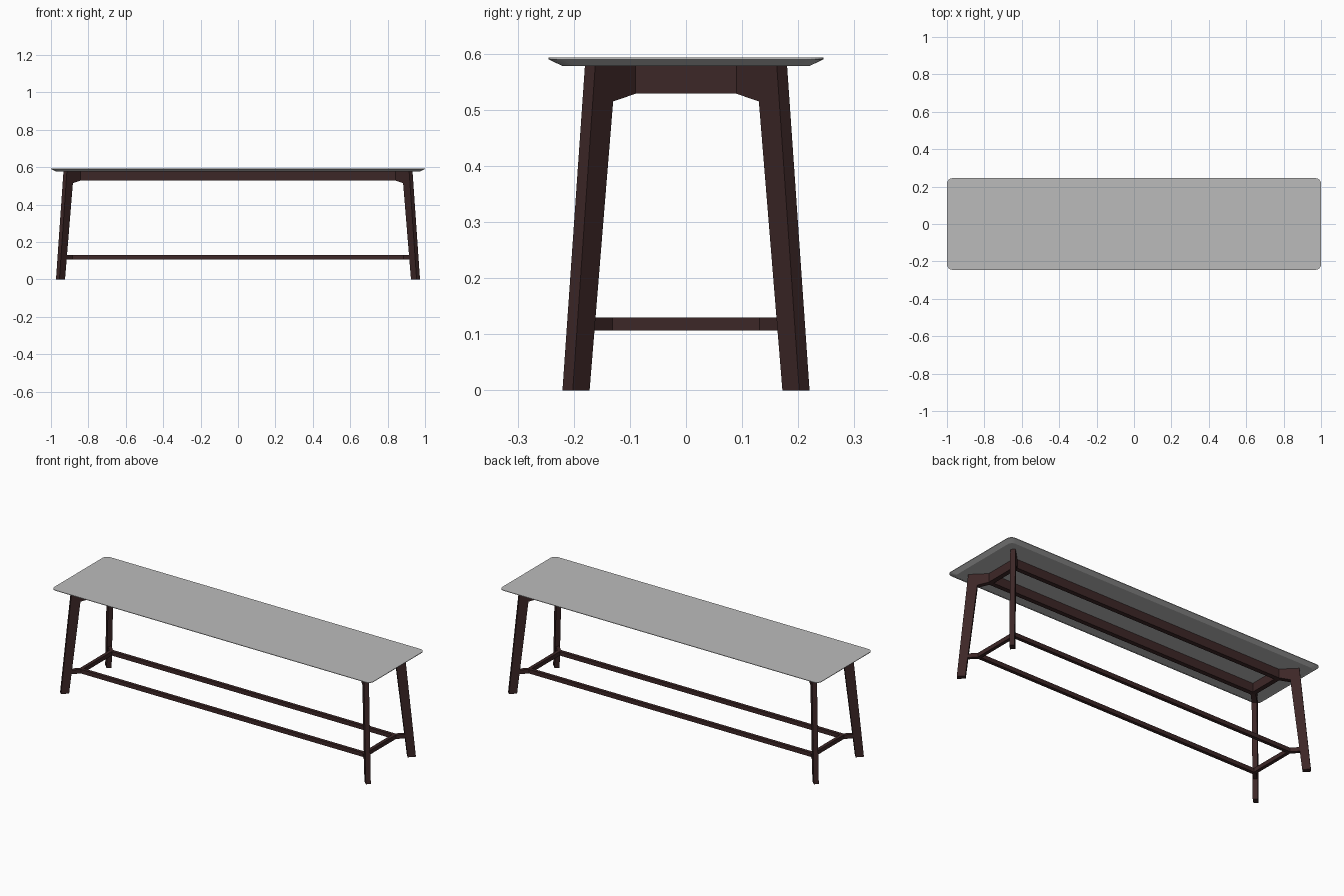
import bpy, bmesh, math
from mathutils import Vector

if "Cube" in bpy.data.objects:
    bpy.data.objects.remove(bpy.data.objects["Cube"])


def material(name, rgb):
    m = bpy.data.materials.new(name)
    m.diffuse_color = (*rgb, 1)
    m.use_nodes = True
    m.node_tree.nodes["Principled BSDF"].inputs["Base Color"].default_value = m.diffuse_color
    return m


WOOD = material("dark_brown_wood", (0.046, 0.020, 0.020))
GREY = material("grey_glass", (0.50, 0.50, 0.50))


def make(name, bm, mat):
    bmesh.ops.recalc_face_normals(bm, faces=bm.faces)
    me = bpy.data.meshes.new(name)
    bm.to_mesh(me)
    bm.free()
    me.materials.append(mat)
    ob = bpy.data.objects.new(name, me)
    bpy.context.collection.objects.link(ob)
    return ob


def loft(name, rings, mat):
    """Skin a stack of equal-length closed rings and cap both ends."""
    bm = bmesh.new()
    vs = [[bm.verts.new(p) for p in r] for r in rings]
    n = len(rings[0])
    for a, b in zip(vs, vs[1:]):
        for i in range(n):
            j = (i + 1) % n
            bm.faces.new((a[i], a[j], b[j], b[i]))
    bm.faces.new(vs[0])
    bm.faces.new(vs[-1])
    return make(name, bm, mat)


def rounded_rect(hx, hy, r, z, seg=6):
    pts = []
    for k, (sx, sy) in enumerate([(1, 1), (-1, 1), (-1, -1), (1, -1)]):
        for i in range(seg + 1):
            a = math.pi / 2 * (k + i / seg)
            pts.append((sx * (hx - r) + r * math.cos(a), sy * (hy - r) + r * math.sin(a), z))
    return pts


# Table top with an undercut bevelled edge
loft("table_top", [rounded_rect(0.975, 0.220, 0.025, 0.578),
                   rounded_rect(1.0, 0.245, 0.03, 0.590),
                   rounded_rect(1.0, 0.245, 0.03, 0.593)], GREY)

SHIFT = 0.753   # each diagonal plane satisfies |x| = |y| + SHIFT


def diagonal_plate(name, profile, t, sx, sy):
    """Extrude a (y, z) profile lying in a corner's 45 degree plane."""
    o = t / 2 / math.sqrt(2)
    loft(name, [[(sx * (y + SHIFT + s * o), sy * (y - s * o), z) for y, z in profile]
                for s in (-1, 1)], WOOD)


def frame(name, X, Y, t, z0, z1):
    """Rectangular frame of four mitred rails."""
    bm = bmesh.new()
    c = [(-1, -1), (1, -1), (1, 1), (-1, 1)]
    ring = [[bm.verts.new((a * (X - d), b * (Y - d), z)) for a, b in c]
            for d, z in ((0, z0), (0, z1), (t, z1), (t, z0))]
    for k in range(4):
        p, q = ring[k], ring[(k + 1) % 4]
        for i in range(4):
            j = (i + 1) % 4
            bm.faces.new((p[i], p[j], q[j], q[i]))
    make(name, bm, WOOD)


# Splayed legs with a bracket at the top, and short links to the stretcher
leg = [(0.211, 0), (0.181, 0), (0.139, 0.515), (0.098, 0.529), (0.098, 0.578), (0.171, 0.578)]
link = [(0.185, 0.107), (0.133, 0.107), (0.133, 0.130), (0.185, 0.130)]
for sx, a in ((1, "right"), (-1, "left")):
    for sy, b in ((1, "back"), (-1, "front")):
        diagonal_plate(f"{b}_{a}_leg", leg, 0.026, sx, sy)
        diagonal_plate(f"{b}_{a}_stretcher_link", link, 0.019, sx, sy)

# Apron under the top and low stretcher frame
frame("apron", 0.861, 0.108, 0.026, 0.529, 0.578)
frame("stretcher", 0.897, 0.144, 0.019, 0.107, 0.130)
